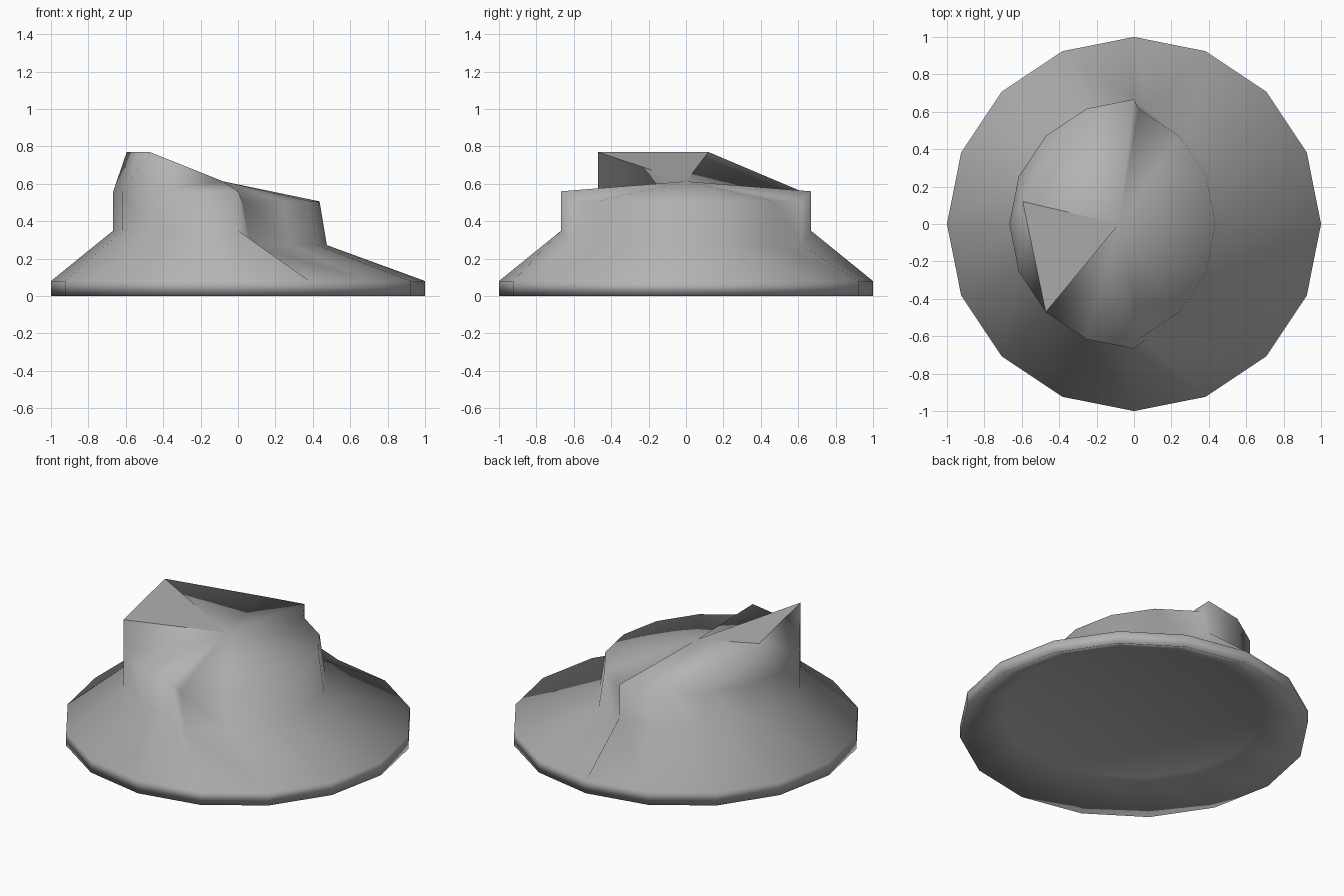
import bpy, bmesh
from math import cos, sin, tau

if "Cube" in bpy.data.objects:
    bpy.data.objects.remove(bpy.data.objects["Cube"])

N = 16
R = 0.667
bm = bmesh.new()


def ring(radius, z, shift=0.0, z_right=None):
    """Sixteen-sided ring; its right half may be pushed in and set lower."""
    verts = []
    for i in range(N):
        a = tau * i / N
        right = cos(a) > 0.01
        x = radius * cos(a) - (shift if right else 0)
        verts.append(bm.verts.new((x, radius * sin(a), z_right if right and z_right else z)))
    return verts


def bridge(lower, upper):
    for i in range(N):
        j = (i + 1) % N
        bm.faces.new((lower[i], lower[j], upper[i]))
        bm.faces.new((lower[j], upper[j], upper[i]))


# Shallow hollow underside, rim, brim slope and upright wall
recess = ring(0.75, 0.12)
foot = ring(1.0, 0.0)
rim = ring(1.0, 0.08)
neck = ring(R, 0.35, 0.192, 0.272)
top = ring(R, 0.56, 0.231, 0.506)
for lower, upper in ((recess, foot), (foot, rim), (rim, neck), (neck, top)):
    bridge(lower, upper)
bm.faces.new(recess[::-1])

# Low crown, open between the two raised corners
apex = bm.verts.new((-0.08, 0, 0.613))
for i in range(N):
    if not 5 <= i <= 9:
        bm.faces.new((top[i], top[(i + 1) % N], apex))

# Raised flap and the sides holding it up
p = bm.verts.new((-0.595, 0.12, 0.77))
q = bm.verts.new((top[10].co.x, top[10].co.y, 0.77))
for i in range(5, 9):
    bm.faces.new((top[i], top[i + 1], p))
bm.faces.new((top[5], p, apex))
bm.faces.new((top[9], q, p))
bm.faces.new((top[9], top[10], q))
bm.faces.new((top[10], apex, q))
flap = bm.faces.new((p, q, apex))

# Smooth shading everywhere, crisp flap
bmesh.ops.recalc_face_normals(bm, faces=bm.faces)
for f in bm.faces:
    f.smooth = f is not flap
for e in flap.edges:
    e.smooth = False

mesh = bpy.data.meshes.new("hat")
bm.to_mesh(mesh)
bm.free()
hat = bpy.data.objects.new("hat", mesh)
bpy.context.collection.objects.link(hat)

# Mid-grey felt
felt = bpy.data.materials.new("felt")
felt.diffuse_color = (0.45, 0.45, 0.45, 1)
felt.use_nodes = True
felt.node_tree.nodes["Principled BSDF"].inputs["Base Color"].default_value = felt.diffuse_color
mesh.materials.append(felt)
